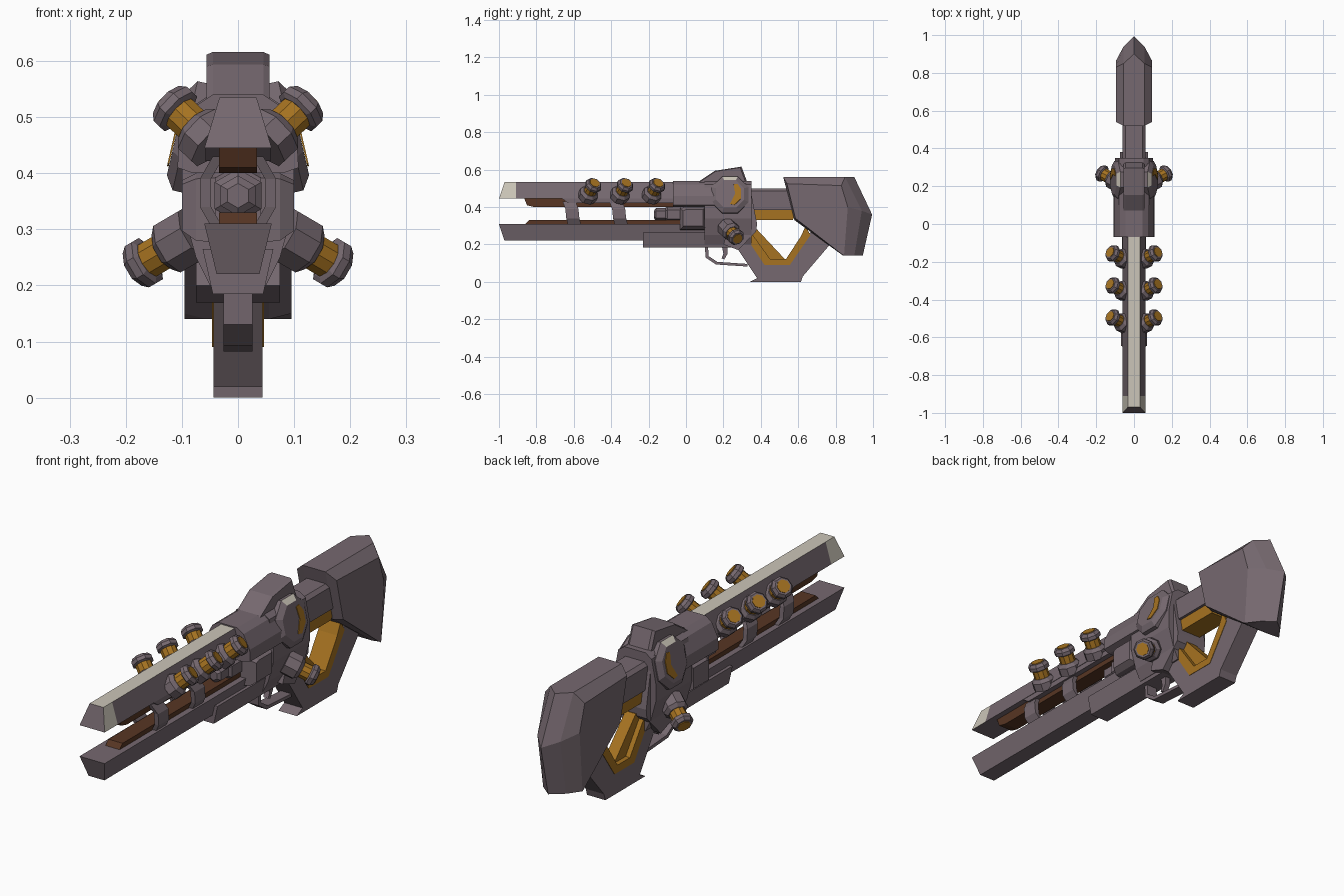
import bpy, bmesh, math
from mathutils import Vector

if "Cube" in bpy.data.objects:
    bpy.data.objects.remove(bpy.data.objects["Cube"])


def material(name, rgb):
    m = bpy.data.materials.new(name)
    m.use_nodes = True
    m.diffuse_color = (*rgb, 1)
    m.node_tree.nodes["Principled BSDF"].inputs["Base Color"].default_value = (*rgb, 1)
    return m


METAL = material("purple grey metal", (0.18, 0.14, 0.16))
ORANGE = material("amber orange", (0.38, 0.17, 0.015))
BROWN = material("dark brown", (0.095, 0.036, 0.017))
BEIGE = material("pale beige", (0.6, 0.56, 0.48))


def loft(name, rings, mat, second=None, rule=None):
    """Skin a closed solid over rings with equal point counts."""
    bm = bmesh.new()
    vs = [[bm.verts.new(p) for p in ring] for ring in rings]
    n = len(vs[0])
    for a, b in zip(vs, vs[1:]):
        for i in range(n):
            j = (i + 1) % n
            bm.faces.new((a[i], a[j], b[j], b[i]))
    bm.faces.new(vs[0])
    bm.faces.new(vs[-1])
    bmesh.ops.recalc_face_normals(bm, faces=bm.faces[:])
    me = bpy.data.meshes.new(name)
    me.materials.append(mat)
    if second:
        me.materials.append(second)
        bm.normal_update()
        for f in bm.faces:
            f.material_index = int(rule(f))
    bm.to_mesh(me)
    bm.free()
    ob = bpy.data.objects.new(name, me)
    bpy.context.collection.objects.link(ob)
    return ob


def slab(name, profile, layers, mat):
    """Side profile (y, z) lofted across x; layers are (x, shrink) pairs."""
    cy = sum(p[0] for p in profile) / len(profile)
    cz = sum(p[1] for p in profile) / len(profile)
    return loft(name, [[(x, cy + (y - cy) * k, cz + (z - cz) * k) for y, z in profile]
                       for x, k in layers], mat)


def plain(name, profile, w, mat):
    return slab(name, profile, [(-w, 1), (w, 1)], mat)


def bar(name, half, ys, mat, second=None, rule=None):
    """Half cross-section (x, z) mirrored in x, lofted along y."""
    ring = half + [(-x, z) for x, z in reversed(half)]
    return loft(name, [[(x, y, z) for x, z in ring] for y in ys], mat, second, rule)


def turned(name, base, axis, steps, mat, sides=8, second=None, rule=None):
    """Polygonal turned part: steps are (distance along axis, radius)."""
    base, axis = Vector(base), Vector(axis).normalized()
    u = axis.cross(Vector((0, 1, 0))).normalized()
    v = axis.cross(u)
    rings = []
    for d, r in steps:
        angles = [math.tau * (i + 0.5) / sides for i in range(sides)]
        rings.append([base + axis * d + (u * math.cos(a) + v * math.sin(a)) * r for a in angles])
    return loft(name, rings, mat, second, rule)


# Twin rails with slanted noses
def rail(name, z_wide, z_narrow, w_narrow, second=None, rule=None):
    rings = []
    for y, slant in ((-1, 0.03), (-0.91, 0), (0.1, 0)):
        rings.append([(-0.06, y, z_wide), (0.06, y, z_wide),
                      (w_narrow, y + slant, z_narrow), (-w_narrow, y + slant, z_narrow)])
    return loft(name, rings, METAL, second, rule)


def pale(f):
    c = f.calc_center_median()
    return f.normal.z > 0.9 or (c.y < -0.92 and abs(f.normal.x) > 0.5)


rail("upper_rail", 0.445, 0.535, 0.033, BEIGE, pale)
rail("lower_rail", 0.31, 0.22, 0.038)
plain("upper_rail_core", [(-0.87, 0.46), (-0.85, 0.41), (-0.81, 0.4), (0, 0.4), (0, 0.46)], 0.034, BROWN)
plain("lower_rail_core", [(-0.87, 0.3), (-0.84, 0.33), (0, 0.33), (0, 0.3)], 0.034, BROWN)
plain("upper_rail_skirt", [(-0.67, 0.45), (-0.63, 0.422), (0, 0.422), (0, 0.45)], 0.058, METAL)

# Bent struts bridging the rails
for s, side in ((1, "left"), (-1, "right")):
    for i, y in enumerate((-0.61, -0.36)):
        rings = []
        for x, z, dy in ((0.045, 0.43, -0.015), (0.068, 0.39, 0), (0.068, 0.34, 0.005), (0.045, 0.3, 0.015)):
            rings.append([(s * x, y - 0.035 + dy, z), (s * x, y + 0.035 + dy, z),
                          (s * (x - 0.02), y + 0.035 + dy, z), (s * (x - 0.02), y - 0.035 + dy, z)])
        loft(f"{side}_strut_{i + 1}", rings, METAL)

# Receiver: front shell, core, lower block and raised sight hump
bar("upper_shell", [(0.045, 0.54), (0.075, 0.52), (0.105, 0.46), (0.108, 0.41), (0.08, 0.4)], (-0.07, 0.2), METAL)
bar("receiver", [(0.05, 0.54), (0.08, 0.52), (0.1, 0.42), (0.1, 0.34), (0.075, 0.25), (0.05, 0.2)],
    (0.1, 0.35), METAL)
plain("receiver_rear", [(0.3, 0.53), (0.34, 0.52), (0.38, 0.31), (0.375, 0.27), (0.28, 0.17), (0.2, 0.2)],
      0.075, METAL)
bar("lower_block", [(0.063, 0.265), (0.045, 0.185)], (-0.23, 0.29), METAL)
slab("sight_hump", [(0.06, 0.53), (0.155, 0.593), (0.295, 0.615), (0.33, 0.52), (0.2, 0.5)],
     [(-0.056, 0.94), (-0.045, 1.02), (0.045, 1.02), (0.056, 0.94)], METAL)

# Emitter barrel between the rails and its side housings
turned("emitter_housing", (0, -0.03, 0.34), (0, 1, 0.0001), [(0, 0.075), (0.02, 0.085), (0.14, 0.085)], METAL, 6)
turned("emitter_barrel", (0, -0.17, 0.36), (0, 1, 0.0001),
       [(0, 0.022), (0.01, 0.036), (0.06, 0.036), (0.07, 0.048), (0.2, 0.048)], METAL, 6)
for s, side in ((1, "left"), (-1, "right")):
    x0, x1 = s * 0.04, s * 0.1
    slab(f"{side}_housing", [(-0.03, 0.28), (-0.03, 0.39), (-0.01, 0.4), (0.11, 0.4), (0.11, 0.28)],
         [(x0, 1.05), (s * 0.075, 1), (x1, 0.75)], METAL)

    # Tilted octagonal dial with a pale upper rim and amber crescent
    axis = Vector((s * 0.96, 0, 0.22))
    turned(f"{side}_dial", (s * 0.065, 0.235, 0.46), axis,
           [(0, 0.108), (0.03, 0.108), (0.046, 0.082)], METAL, 8, BEIGE,
           lambda f: f.normal.z > 0.6 and abs(f.normal.x) > 0.3)
    n = axis.normalized()
    across = Vector((-n.z, 0, n.x))
    centre = Vector((s * 0.065, 0.235, 0.46)) + n * 0.0465
    shape = [(0.02, 0.052), (0.04, 0.055), (0.06, 0.025), (0.06, -0.025), (0.025, -0.06), (0, -0.055), (0.028, 0)]
    loft(f"{side}_dial_crescent",
         [[centre + n * h + Vector((0, a, 0)) + across * (b * s) for a, b in shape] for h in (0, 0.003)], ORANGE)

    # Power cells: three along the upper rail, one low on the receiver
    cells = [((s * 0.045, y, 0.452), (s * 0.7, 0.36, 0.66), 0) for y in (-0.53, -0.36, -0.19)]
    cells.append(((s * 0.075, 0.215, 0.295), (s * 0.8, 0.45, -0.47), 0.022))
    for i, (base, axis, d) in enumerate(cells):
        name = f"{side}_cell_{i + 1}"
        turned(name + "_cup", base, axis, [(0, 0.052), (0.035 + d, 0.052), (0.05 + d, 0.038)], METAL)
        turned(name + "_core", base, axis, [(0.03, 0.034), (0.1 + d, 0.034)], ORANGE, 10)
        turned(name + "_cap", base, axis,
               [(0.085 + d, 0.037), (0.09 + d, 0.046), (0.105 + d, 0.046), (0.118 + d, 0.036)], METAL)
        turned(name + "_lens", base, axis, [(0.116 + d, 0.028), (0.121 + d, 0.028)], ORANGE)

# Neck joining receiver and stock
bar("neck", [(0.045, 0.5), (0.06, 0.485), (0.06, 0.385)], (0.33, 0.62), METAL)
plain("neck_underside", [(0.36, 0.39), (0.37, 0.33), (0.57, 0.33), (0.6, 0.39)], 0.048, ORANGE)

# Faceted shoulder stock: pointed centre line, flat cheeks
spine = [(0.52, 0.56), (0.9, 0.56), (0.995, 0.36), (0.945, 0.14), (0.84, 0.14), (0.58, 0.33)]
crown = [(0.52, 0.56), (0.85, 0.56), (0.94, 0.38), (0.9, 0.14), (0.84, 0.14), (0.58, 0.33)]
cheek = [(0.54, 0.525), (0.83, 0.515), (0.865, 0.4), (0.845, 0.14), (0.83, 0.15), (0.585, 0.34)]
loft("stock", [[(x, y, z) for y, z in p] for x, p in
               ((-0.095, cheek), (-0.055, crown), (0, spine), (0.055, crown), (0.095, cheek))], METAL)

# Open grip loop with amber lining
plain("grip_loop", [(0.26, 0.2), (0.38, 0.02), (0.34, 0.0), (0.615, 0.0), (0.625, 0.03), (0.77, 0.2), (0.7, 0.3),
                    (0.655, 0.255), (0.55, 0.095), (0.43, 0.095), (0.31, 0.27)], 0.044, METAL)
plain("grip_lining", [(0.3, 0.27), (0.42, 0.09), (0.555, 0.09), (0.665, 0.25), (0.64, 0.3),
                      (0.615, 0.245), (0.535, 0.122), (0.45, 0.122), (0.34, 0.275)], 0.046, ORANGE)
plain("grip_inner_ramp", [(0.33, 0.27), (0.45, 0.11), (0.53, 0.12), (0.38, 0.28)], 0.025, ORANGE)

# Trigger and guard
plain("trigger_guard", [(0.1, 0.2), (0.105, 0.13), (0.16, 0.093), (0.33, 0.082), (0.33, 0.096), (0.168, 0.107),
                        (0.12, 0.138), (0.118, 0.2)], 0.026, METAL)
plain("trigger", [(0.19, 0.2), (0.2, 0.15), (0.19, 0.125), (0.205, 0.12), (0.222, 0.15), (0.222, 0.2)], 0.012, METAL)
